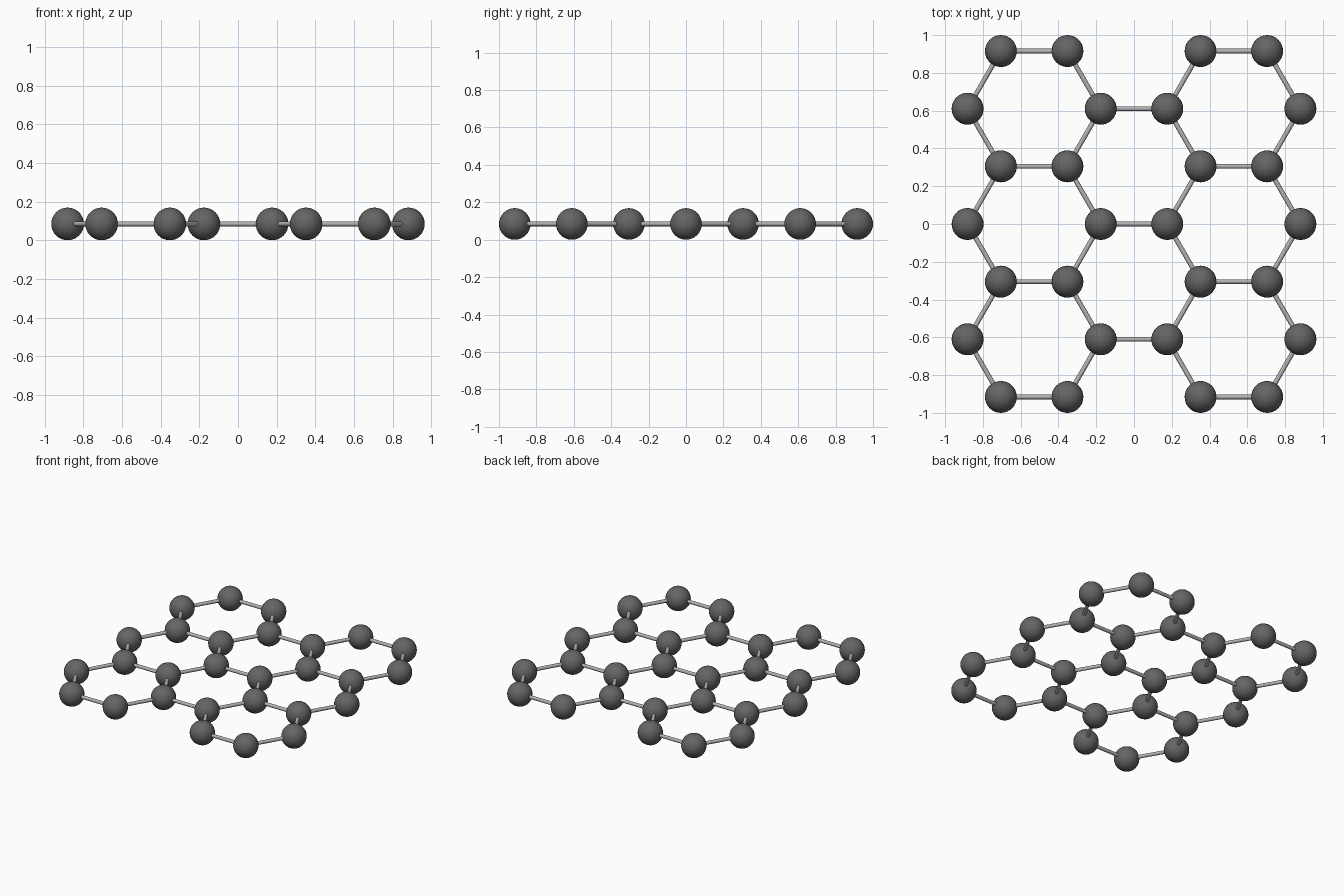
import bpy, math
from mathutils import Vector

if "Cube" in bpy.data.objects:
    bpy.data.objects.remove(bpy.data.objects["Cube"])

BOND = 0.3524            # distance between neighbouring atoms
ATOM_R = 0.0844
BOND_R = 0.0125
ROW = BOND * math.sqrt(3) / 2


def material(name, grey):
    m = bpy.data.materials.new(name)
    m.diffuse_color = (grey, grey, grey, 1)
    m.use_nodes = True
    m.node_tree.nodes["Principled BSDF"].inputs["Base Color"].default_value = m.diffuse_color
    return m


def template(name, mat):
    obj = bpy.context.object
    bpy.ops.object.shade_smooth_by_angle(angle=math.radians(40))
    obj.data.materials.append(mat)
    mesh = obj.data
    mesh.name = name
    bpy.data.objects.remove(obj)
    return mesh


def place(name, mesh, loc):
    obj = bpy.data.objects.new(name, mesh)
    obj.location = loc
    bpy.context.collection.objects.link(obj)
    return obj


# shared meshes for atoms and bonds
bpy.ops.mesh.primitive_uv_sphere_add(segments=32, ring_count=16, radius=ATOM_R)
atom_mesh = template("atom", material("dark_grey", 0.13))
bpy.ops.mesh.primitive_cylinder_add(vertices=16, radius=BOND_R, depth=BOND)
bond_mesh = template("bond", material("light_grey", 0.45))

# atoms: odd and even rows of the honeycomb sheet
atoms = []
for row in range(-3, 4):
    steps = (1, 2) if row % 2 else (0.5, 2.5)
    for s in steps:
        for side in (-1, 1):
            atoms.append(Vector((side * s * BOND, row * ROW, ATOM_R)))
for i, p in enumerate(atoms):
    place(f"atom_{i + 1}", atom_mesh, p)

# bonds: a rod between every pair of neighbours
count = 0
for i, p in enumerate(atoms):
    for q in atoms[i + 1:]:
        if (q - p).length < BOND * 1.05:
            count += 1
            rod = place(f"bond_{count}", bond_mesh, (p + q) / 2)
            rod.rotation_euler = (q - p).to_track_quat('Z', 'Y').to_euler()
